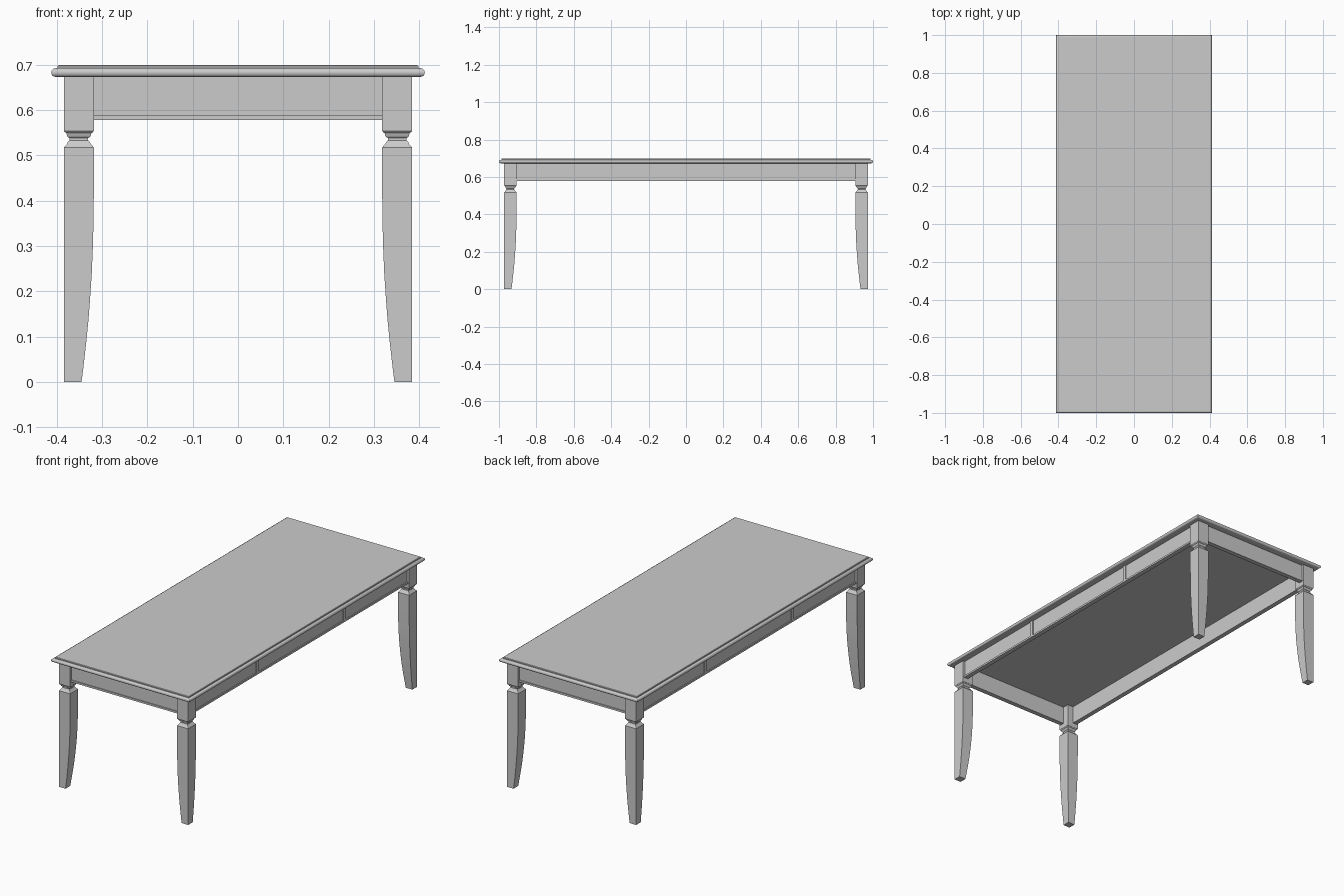
import bpy, bmesh, math

cube = bpy.data.objects.get("Cube")
if cube:
    bpy.data.objects.remove(cube, do_unlink=True)

# One painted grey finish
grey = bpy.data.materials.new("grey_finish")
grey.use_nodes = True
colour = (0.6, 0.6, 0.6, 1)
grey.diffuse_color = colour
grey.node_tree.nodes["Principled BSDF"].inputs["Base Color"].default_value = colour


def loft(name, rings, smooth=True):
    """Skin a stack of rectangles given as (x0, x1, y0, y1, z)."""
    bm = bmesh.new()
    loops = [[bm.verts.new(p) for p in ((a, c, z), (b, c, z), (b, d, z), (a, d, z))]
             for a, b, c, d, z in rings]
    for low, high in zip(loops, loops[1:]):
        for i in range(4):
            j = (i + 1) % 4
            bm.faces.new((low[i], low[j], high[j], high[i]))
    bm.faces.new(loops[0])
    bm.faces.new(loops[-1])
    bmesh.ops.recalc_face_normals(bm, faces=bm.faces)
    mesh = bpy.data.meshes.new(name)
    bm.to_mesh(mesh)
    bm.free()
    mesh.materials.append(grey)
    obj = bpy.data.objects.new(name, mesh)
    bpy.context.collection.objects.link(obj)
    if smooth:
        bpy.ops.object.select_all(action='DESELECT')
        obj.select_set(True)
        bpy.context.view_layer.objects.active = obj
        bpy.ops.object.shade_smooth_by_angle(angle=math.radians(30))
    return obj


def box(name, x0, x1, y0, y1, z0, z1):
    return loft(name, [(x0, x1, y0, y1, z0), (x0, x1, y0, y1, z1)], False)


# Table top: rounded edge below a thin raised panel
HX, HY = 0.412, 1.0
Z0, R = 0.673, 0.0095
edge = [(0.03, Z0)]
for i in range(9):
    t = math.pi * i / 8
    edge.append((R - R * math.sin(t), Z0 + R - R * math.cos(t)))
edge += [(0.014, Z0 + 2 * R), (0.014, 0.697), (0.016, 0.699)]
loft("table_top", [(d - HX, HX - d, d - HY, HY - d, z) for d, z in edge])

# Legs: curved taper on the two inner faces, square turned neck, top block
LX, LY, W = 0.384, 0.972, 0.066
taper = [(0, 0.027), (0.045, 0.0215), (0.09, 0.0165), (0.135, 0.012), (0.18, 0.0085),
         (0.24, 0.0045), (0.3, 0.002), (0.36, 0.0005), (0.42, 0)]
neck = [(0.517, 0), (0.521, 0.003), (0.525, 0.007), (0.53, 0.009), (0.533, 0.0125),
        (0.538, 0.0125), (0.54, 0.009), (0.543, 0.007), (0.549, 0.0055), (0.551, 0.002),
        (0.554, 0), (Z0 + 0.002, 0)]
for sx, xname in ((-1, "right"), (1, "left")):
    for sy, yname in ((-1, "front"), (1, "back")):
        rings = [(LX - W + d, LX, LY - W + d, LY, z) for z, d in taper]
        rings += [(LX - W + d, LX - d, LY - W + d, LY - d, z) for z, d in neck]
        loft(f"{yname}_{xname}_leg",
             [(sx * a, sx * b, sy * c, sy * d, z) for a, b, c, d, z in rings])

# Aprons, bottom beads and drawer dividers
IX, IY = LX - W, LY - W
RECESS, THICK, BEAD = 0.012, 0.02, 0.005
ZA, ZB = 0.578, 0.588
for s, yname in ((-1, "front"), (1, "back")):
    out = LY - RECESS
    box(f"{yname}_apron", -IX, IX, s * (out - THICK), s * out, ZA, Z0 + 0.002)
    box(f"{yname}_bead", -IX, IX, s * (out - 0.002), s * (out + BEAD), ZA, ZB)
for s, xname in ((-1, "right"), (1, "left")):
    out = LX - RECESS
    box(f"{xname}_apron", s * (out - THICK), s * out, -IY, IY, ZA, Z0 + 0.002)
    box(f"{xname}_bead", s * (out - 0.002), s * (out + BEAD), -IY, IY, ZA, ZB)
    for y in (-0.37, 0.37):
        box(f"{xname}_divider", s * (out - 0.002), s * (out + BEAD),
            y - 0.01, y + 0.01, ZB, Z0 + 0.002)
